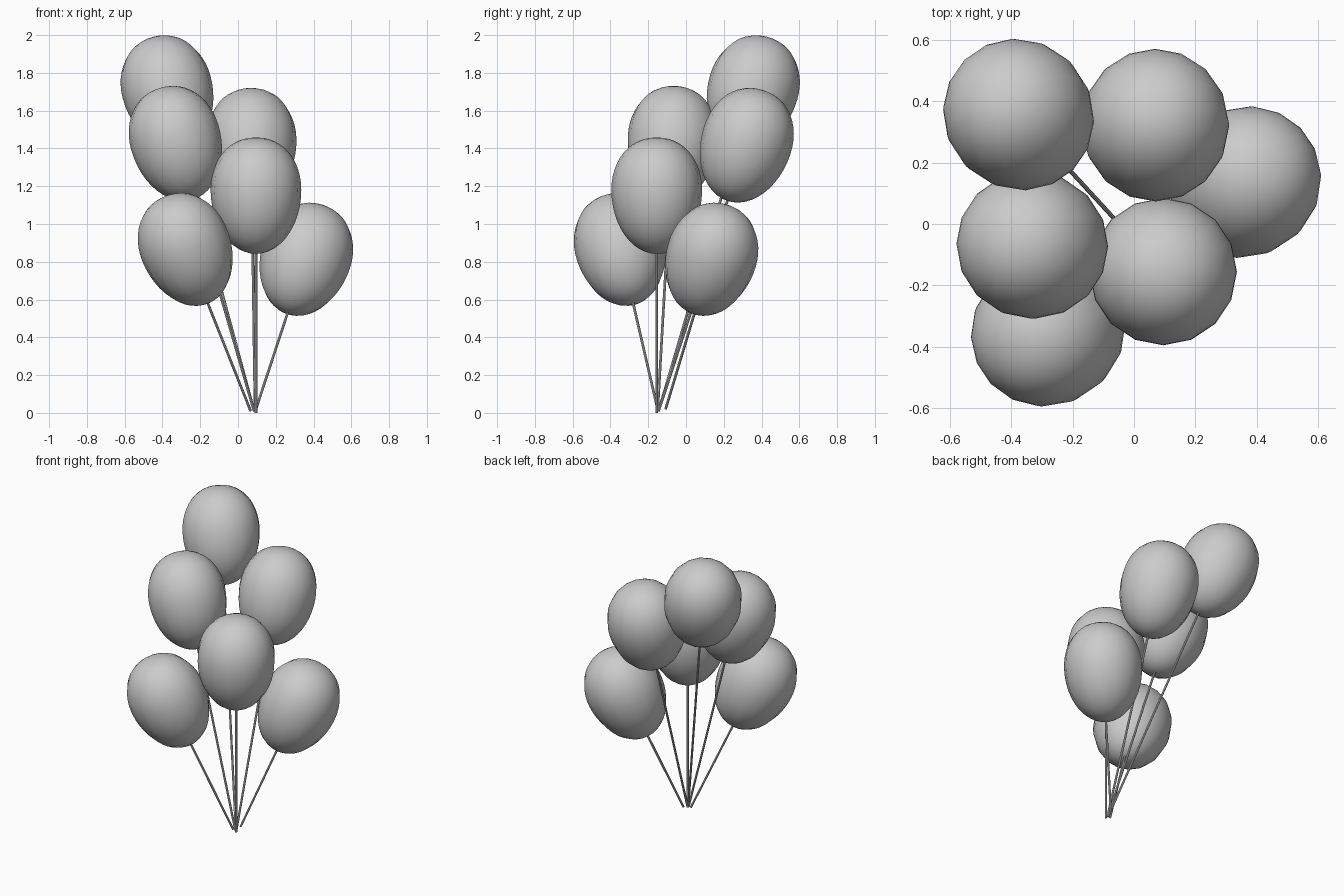
import bpy, bmesh
from mathutils import Vector, Matrix

if "Cube" in bpy.data.objects:
    bpy.data.objects.remove(bpy.data.objects["Cube"])

RADIUS, HALF, BELLY = 0.24, 0.308, 0.03   # widest radius, half length, belly height above middle
UP = Vector((0, 0, 1))


def finish(name, bm, matrix):
    mesh = bpy.data.meshes.new(name)
    bm.to_mesh(mesh)
    bm.free()
    for p in mesh.polygons:
        p.use_smooth = True
    ob = bpy.data.objects.new(name, mesh)
    ob.matrix_world = matrix
    bpy.context.collection.objects.link(ob)
    bpy.context.view_layer.objects.active = ob
    ob.select_set(True)
    bpy.ops.object.shade_smooth_by_angle()
    ob.select_set(False)


def balloon(name, center, turn):
    # egg shape: sphere with a fuller, shorter top and a longer bottom
    bm = bmesh.new()
    bmesh.ops.create_uvsphere(bm, u_segments=16, v_segments=24, radius=1)
    for v in bm.verts:
        r = Vector((v.co.x, v.co.y)).length
        h = v.co.z
        if r > 1e-4:
            full = r ** (0.92 if h > 0 else 1.0) / r
            v.co.x *= full * RADIUS
            v.co.y *= full * RADIUS
        v.co.z = BELLY + (h ** 0.97 * (HALF - BELLY) if h > 0 else h * (HALF + BELLY))
    finish(name, bm, Matrix.Translation(center) @ turn)


def string(name, start, end, turn):
    # thin straight rod from the gathering point into the balloon
    bm = bmesh.new()
    bmesh.ops.create_cone(bm, cap_ends=True, segments=8, radius1=0.007,
                          radius2=0.007, depth=(end - start).length)
    finish(name, bm, Matrix.Translation((start + end) / 2) @ turn)


# balloon centre, string foot
bunch = [
    ((-0.37, 0.35, 1.695), (0.085, -0.145, 0.01)),
    ((-0.325, -0.07, 1.425), (0.085, -0.15, 0.01)),
    ((0.07, 0.315, 1.415), (0.09, -0.145, 0.01)),
    ((0.095, -0.155, 1.15), (0.095, -0.155, 0.0)),
    ((0.355, 0.13, 0.81), (0.095, -0.108, 0.02)),
    ((-0.272, -0.345, 0.862), (0.067, -0.148, 0.01)),
]
for i, (c, f) in enumerate(bunch, 1):
    c, f = Vector(c), Vector(f)
    axis = (c - f).normalized()
    turn = UP.rotation_difference(axis).to_matrix().to_4x4()
    balloon(f"balloon_{i}", c, turn)
    string(f"string_{i}", f, c - axis * (HALF - 0.01), turn)
